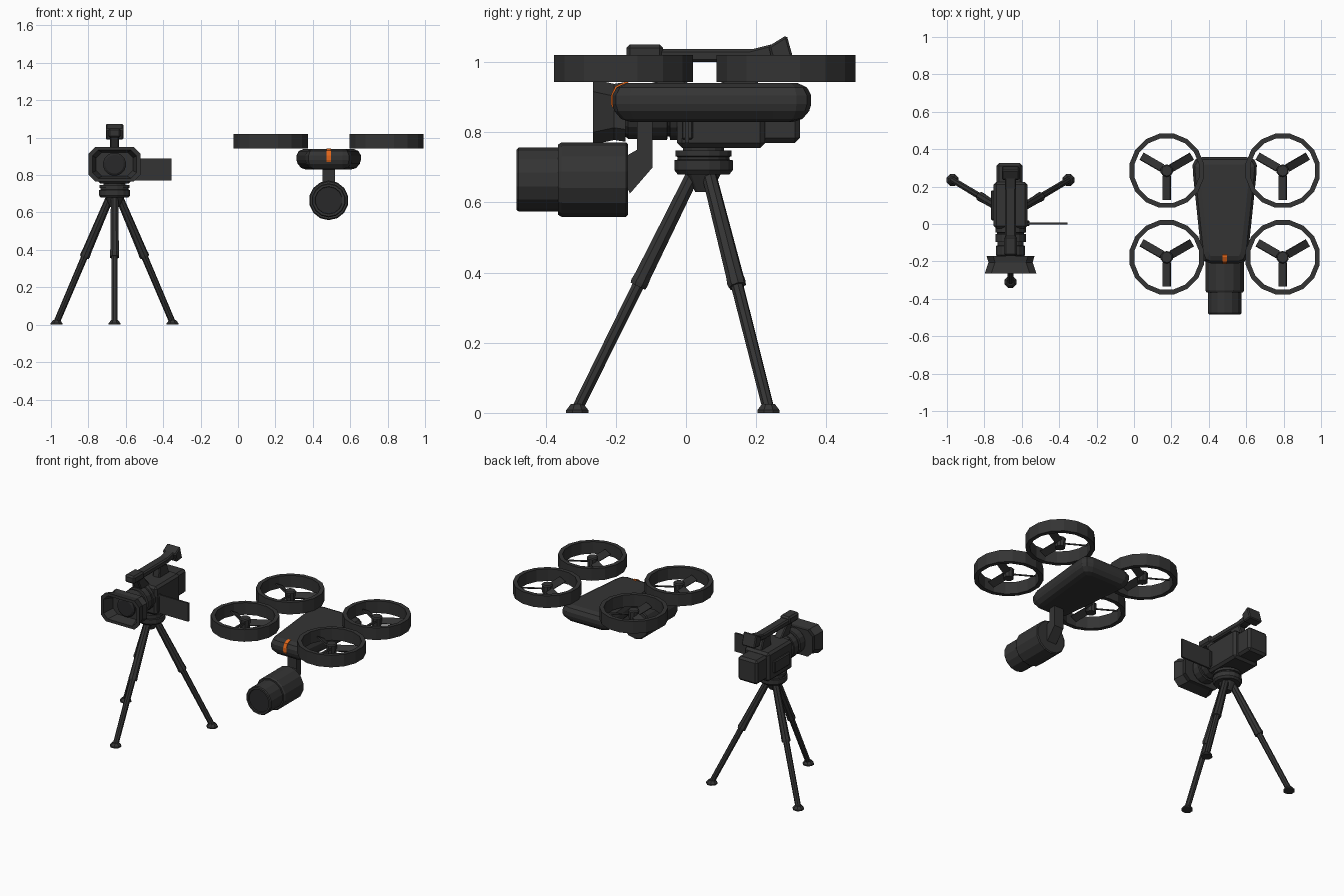
import bpy, bmesh, math
from mathutils import Vector, Matrix

if "Cube" in bpy.data.objects:
    bpy.data.objects.remove(bpy.data.objects["Cube"])


def material(name, rgb):
    m = bpy.data.materials.new(name)
    m.diffuse_color = (*rgb, 1)
    m.use_nodes = True
    m.node_tree.nodes["Principled BSDF"].inputs["Base Color"].default_value = m.diffuse_color
    return m


DARK = material("charcoal", (0.034, 0.034, 0.034))
GLASS = material("lens_black", (0.022, 0.022, 0.023))
ORANGE = material("orange", (0.75, 0.13, 0.01))


def finish(name, bm, mat=DARK, bevel=0.0):
    bmesh.ops.recalc_face_normals(bm, faces=bm.faces)
    me = bpy.data.meshes.new(name)
    bm.to_mesh(me)
    bm.free()
    me.materials.append(mat)
    ob = bpy.data.objects.new(name, me)
    bpy.context.collection.objects.link(ob)
    if bevel:
        mod = ob.modifiers.new("bevel", 'BEVEL')
        mod.width, mod.segments = bevel, 1
    return ob


def loft(name, rings, mat=DARK, caps=True, closed=False):
    """Skin a list of equally long point loops."""
    bm = bmesh.new()
    loops = [[bm.verts.new(p) for p in r] for r in rings]
    n = len(loops[0])
    pairs = list(zip(loops, loops[1:]))
    if closed:
        pairs.append((loops[-1], loops[0]))
    for a, b in pairs:
        for i in range(n):
            j = (i + 1) % n
            bm.faces.new((a[i], a[j], b[j], b[i]))
    if caps and not closed:
        bm.faces.new(loops[0])
        bm.faces.new(loops[-1])
    return finish(name, bm, mat)


def turned(name, start, axis, profile, n=16, mat=DARK, closed=False):
    """Round part: profile is (distance along axis, radius)."""
    rot = Vector(axis).to_track_quat('Z', 'Y').to_matrix()
    ang = [2 * math.pi * (i + 0.5) / n for i in range(n)]
    rings = [[Vector(start) + rot @ Vector((r * math.cos(a), r * math.sin(a), d)) for a in ang]
             for d, r in profile]
    return loft(name, rings, mat, closed=closed)


def box(name, x, y, z, bevel=0.0, mat=DARK):
    bm = bmesh.new()
    bmesh.ops.create_cube(bm, size=1)
    for v in bm.verts:
        v.co = Vector([(a + b) / 2 + c * (b - a) for (a, b), c in zip((x, y, z), v.co)])
    return finish(name, bm, mat, bevel)


def side_shape(name, x0, x1, yz, mat=DARK, bevel=0.0):
    """Outline in the YZ plane, extruded across X."""
    ob = loft(name, [[(x, y, z) for y, z in yz] for x in (x0, x1)], mat)
    if bevel:
        mod = ob.modifiers.new("bevel", 'BEVEL')
        mod.width, mod.segments = bevel, 1
    return ob


def octagon(cx, cz, y, hx, hz, c):
    pts = [(hx, hz - c), (hx - c, hz), (c - hx, hz), (-hx, hz - c),
           (-hx, c - hz), (c - hx, -hz), (hx - c, -hz), (hx, c - hz)]
    return [(cx + px, y, cz + pz) for px, pz in pts]


# ---------- tripod ----------
TX, TY = -0.66, 0.05
turned("tripod_head", (TX, TY, 0.68), (0, 0, 1),
       [(0, 0.075), (0.012, 0.085), (0.04, 0.085), (0.042, 0.076), (0.05, 0.076),
        (0.052, 0.082), (0.068, 0.082), (0.068, 0.06), (0.08, 0.06)], 16)
turned("tripod_hub", (TX, TY, 0.63), (0, 0, 1), [(0, 0.025), (0.05, 0.05)], 12)
for label, fx, fy in (("front", -0.66, -0.31), ("left", -0.97, 0.235), ("right", -0.35, 0.235)):
    foot = Vector((fx, fy, 0.012))
    out = (Vector((fx, fy, 0)) - Vector((TX, TY, 0))).normalized()
    top = Vector((TX, TY, 0.69)) + out * 0.025
    d = foot - top
    L = d.length
    turned(label + "_leg", top, d,
           [(0, 0.021), (L * 0.44, 0.025), (L * 0.47, 0.027), (L * 0.485, 0.025),
            (L * 0.485, 0.018), (L, 0.017)], 8)
    turned(label + "_foot", (fx, fy, 0), (0, 0, 1), [(0, 0.034), (0.008, 0.034), (0.025, 0.02)], 8)

# ---------- video camera ----------
box("camera_body", (-0.75, -0.57), (-0.025, 0.225), (0.755, 0.94), 0.014)
box("camera_battery", (-0.735, -0.595), (0.2, 0.325), (0.77, 0.925), 0.014)
box("hand_strap", (-0.765, -0.745), (0.02, 0.18), (0.80, 0.88), 0.006)
turned("camera_lens", (TX, 0, 0.86), (0, -1, 0),
       [(0, 0.083), (0.045, 0.083), (0.047, 0.074), (0.052, 0.074), (0.054, 0.083),
        (0.095, 0.083), (0.097, 0.07), (0.115, 0.07), (0.117, 0.08), (0.165, 0.08),
        (0.19, 0.06)], 16)
HZ = 0.858
loft("lens_hood", [octagon(TX, HZ, *s) for s in (
    (-0.172, 0.128, 0.085, 0.035), (-0.205, 0.118, 0.08, 0.035), (-0.265, 0.138, 0.093, 0.035),
    (-0.265, 0.118, 0.075, 0.03), (-0.195, 0.098, 0.064, 0.03))])
turned("camera_lens_glass", (TX, -0.193, HZ), (0, -1, 0), [(0, 0.062), (0.012, 0.062), (0.02, 0.05)],
       16, GLASS)
box("flip_screen", (-0.58, -0.355), (-0.003, 0.008), (0.77, 0.89))
box("screen_hinge", (-0.58, -0.56), (-0.012, 0.02), (0.78, 0.88), 0.004)
# carry handle with its posts, microphone and viewfinder
box("handle_bar", (-0.69, -0.63), (-0.13, 0.20), (1.0, 1.037), 0.008)
side_shape("front_handle_post", -0.685, -0.635,
           [(-0.12, 1.01), (-0.06, 1.01), (0.015, 0.93), (-0.07, 0.90)], bevel=0.006)
side_shape("rear_handle_post", -0.685, -0.635,
           [(0.11, 1.01), (0.18, 1.01), (0.21, 0.93), (0.10, 0.93)], bevel=0.006)
box("microphone", (-0.695, -0.625), (-0.17, -0.065), (1.0, 1.05), 0.01)
side_shape("viewfinder_tube", -0.69, -0.63,
           [(0.15, 1.0), (0.16, 1.03), (0.25, 1.052), (0.26, 1.01)], bevel=0.006)
side_shape("viewfinder_eyepiece", -0.707, -0.613,
           [(0.235, 1.045), (0.287, 1.077), (0.31, 0.995), (0.25, 0.99)], bevel=0.006)

# ---------- drone ----------
DX = 0.485
# tapered hull with rounded rim
hull = []
for z, e in ((0.83, 0.05), (0.838, 0.025), (0.86, 0.006), (0.88, 0), (0.905, 0),
             (0.928, 0.012), (0.94, 0.038)):
    half = [(0.075, -0.21 + e), (0.108 - e * 0.7, -0.20 + e), (0.125 - e, -0.16 + e * 0.4),
            (0.168 - e, 0.25), (0.172 - e, 0.315 - e * 0.4), (0.158 - e, 0.345 - e),
            (0.12 - e * 0.5, 0.357 - e)]
    hull.append([(DX + x, y, z) for x, y in half] + [(DX - x, y, z) for x, y in reversed(half)])
loft("drone_body", hull)

# painted nose stripe that follows the rim
rim = [(-0.162, 0.94), (-0.172, 0.94), (-0.198, 0.928), (-0.21, 0.905), (-0.21, 0.88), (-0.206, 0.87)]
outer = [(y - 0.004, z + (0.003 if z > 0.92 else 0)) for y, z in rim]
loft("nose_stripe", [[(DX - 0.011, *o), (DX + 0.011, *o), (DX + 0.011, *i), (DX - 0.011, *i)]
                     for o, i in zip(outer, rim)], ORANGE)

# four ducted rotors
for label, rx, ry in (("front_left", 0.175, -0.178), ("front_right", 0.795, -0.178),
                      ("rear_left", 0.175, 0.285), ("rear_right", 0.795, 0.285)):
    turned(label + "_duct", (rx, ry, 0.943), (0, 0, 1),
           [(0, 0.202), (0.078, 0.202), (0.078, 0.176), (0, 0.176)], 16, closed=True)
    turned(label + "_hub", (rx, ry, 0.945), (0, 0, 1), [(0, 0.03), (0.055, 0.034), (0.062, 0.028)], 10)
    bm = bmesh.new()
    for a in (30, 150, 270):
        m = (Matrix.Translation((rx, ry, 0.975)) @ Matrix.Rotation(math.radians(a), 4, 'Z')
             @ Matrix.Translation((0.092, 0, 0)) @ Matrix.Rotation(math.radians(28), 4, 'X')
             @ Matrix.Diagonal((0.127, 0.046, 0.008, 1)))
        bmesh.ops.create_cube(bm, size=1, matrix=m)
    finish(label + "_blades", bm)

# hanging arm and round camera
side_shape("gimbal_arm", DX - 0.033, DX + 0.033,
           [(-0.14, 0.845), (-0.095, 0.845), (-0.095, 0.70), (-0.16, 0.625), (-0.175, 0.66),
            (-0.175, 0.73), (-0.14, 0.75)])
turned("gimbal_camera", (DX, -0.165, 0.665), (0, -1, 0),
       [(0, 0.1), (0.006, 0.106), (0.19, 0.106), (0.2, 0.1), (0.2, 0.091), (0.312, 0.091),
        (0.318, 0.086), (0.318, 0.074), (0.308, 0.072)], 14)
turned("gimbal_camera_glass", (DX, -0.47, 0.665), (0, -1, 0), [(0, 0.072), (0.005, 0.072)], 14, GLASS)
